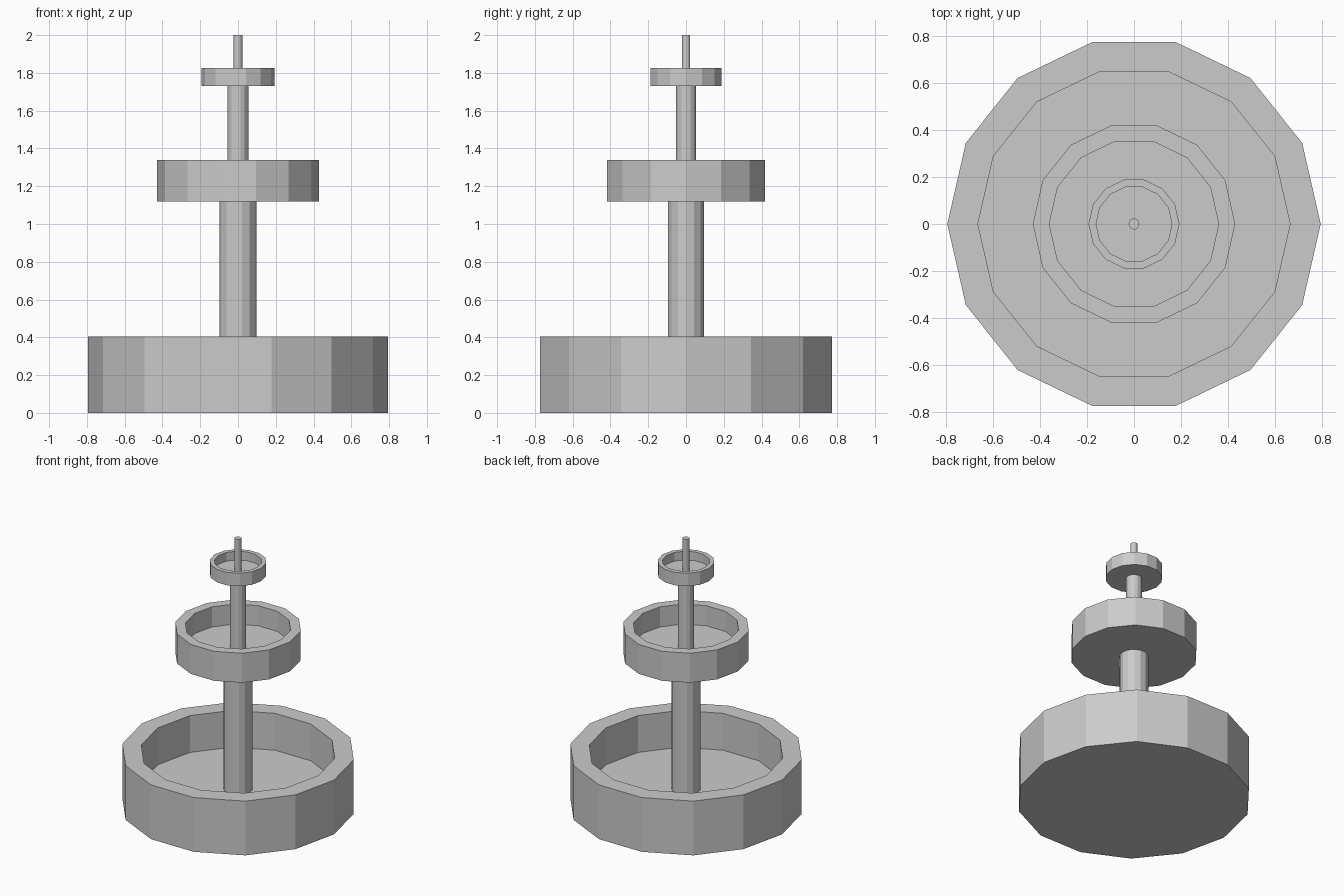
import bpy, bmesh
from math import cos, sin, tau

if "Cube" in bpy.data.objects:
    bpy.data.objects.remove(bpy.data.objects["Cube"])

SIDES = 14


def lathe(name, profile):
    """Turn an (radius, z) profile around z and cap both ends."""
    bm = bmesh.new()
    rings = [[bm.verts.new((r * cos(tau * i / SIDES), r * sin(tau * i / SIDES), z))
              for i in range(SIDES)] for r, z in profile]
    for a, b in zip(rings, rings[1:]):
        for i in range(SIDES):
            j = (i + 1) % SIDES
            bm.faces.new((a[i], a[j], b[j], b[i]))
    bm.faces.new(rings[0][::-1])
    bm.faces.new(rings[-1])
    mesh = bpy.data.meshes.new(name)
    bm.to_mesh(mesh)
    bm.free()
    obj = bpy.data.objects.new(name, mesh)
    bpy.context.collection.objects.link(obj)
    return obj


def basin(name, radius, wall, bottom, top):
    inner = radius - wall
    return lathe(name, [(radius, bottom), (radius, top), (inner, top), (inner, bottom + wall)])


# Open basins, floor as thick as the wall
basin("lower_basin", 0.793, 0.13, 0.0, 0.405)
basin("middle_basin", 0.43, 0.07, 1.12, 1.34)
basin("upper_basin", 0.193, 0.032, 1.73, 1.827)

# Stem sections between the basins, and the spout
for name, radius, bottom, top in [("lower_column", 0.099, 0.13, 1.12),
                                  ("upper_column", 0.055, 1.19, 1.73),
                                  ("spout", 0.023, 1.762, 2.0)]:
    lathe(name, [(radius, bottom), (radius, top)])
